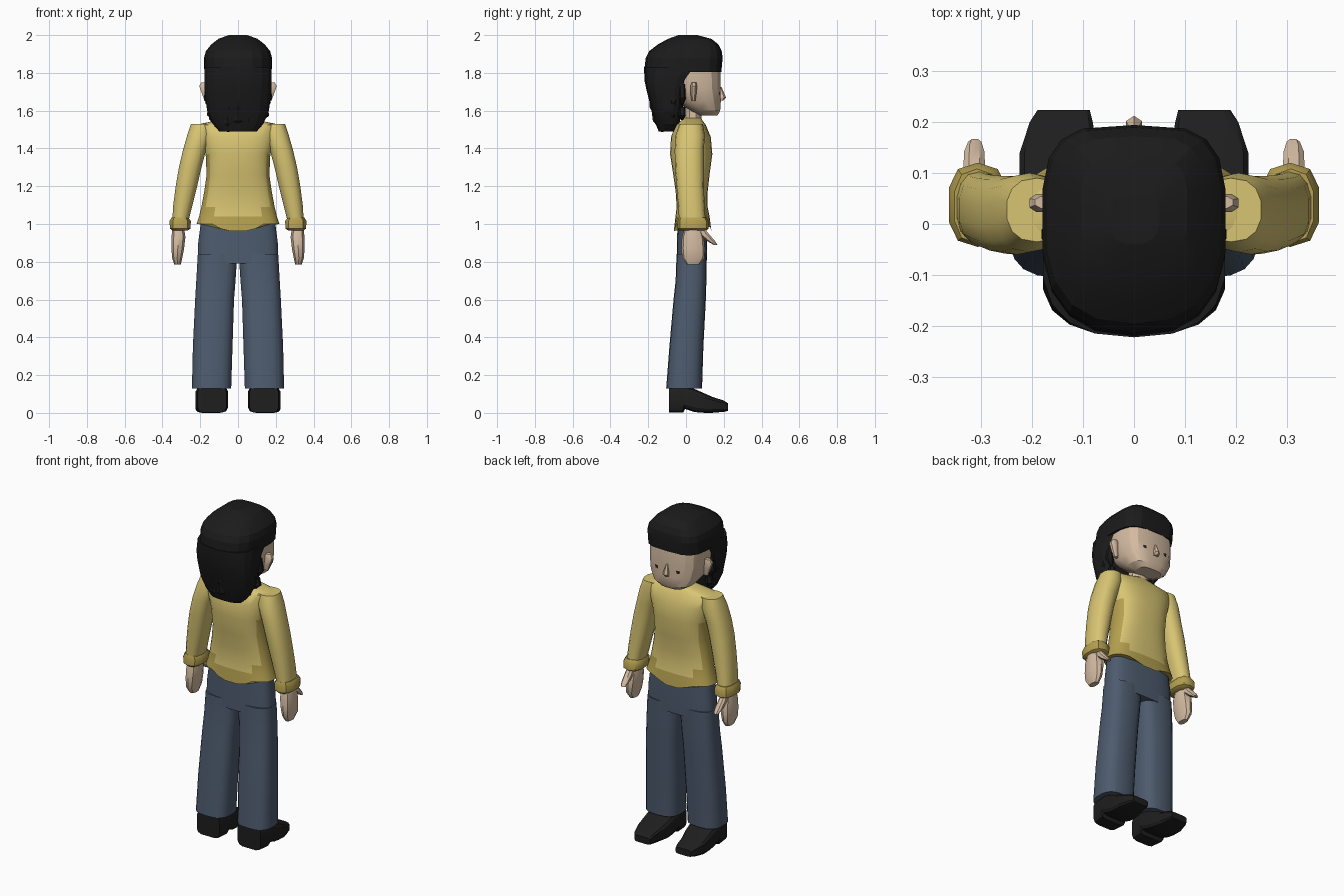
import bpy, bmesh, math, random

random.seed(4)


def mat(name, rgb):
    m = bpy.data.materials.new(name)
    m.diffuse_color = (*rgb, 1)
    return m


HAIR = mat("black hair", (0.011, 0.011, 0.011))
SHOE = mat("black leather", (0.013, 0.013, 0.013))
SKIN = mat("skin", (0.66, 0.50, 0.36))
SHIRT = mat("yellow shirt", (0.69, 0.56, 0.17))
TRIM = mat("dark yellow trim", (0.46, 0.35, 0.08))
DENIM = mat("blue trousers", (0.075, 0.105, 0.155))
EYE = mat("dark eye", (0.03, 0.02, 0.015))


def spow(v, e):
    return math.copysign(abs(v) ** e, v)


def loft(bm, rings, n=16, p=2.4, axis="z", p_front=None):
    """Join rings (level, umin, umax, vmin, vmax) of superellipse shape."""
    loops = []
    for lv, u0, u1, v0, v1 in rings:
        loop = []
        for i in range(n):
            a = 2 * math.pi * (i + 0.5) / n
            e = 2 / (p_front if p_front and math.sin(a) > 0 else p)
            u = (u0 + u1) / 2 + (u1 - u0) / 2 * spow(math.cos(a), e)
            v = (v0 + v1) / 2 + (v1 - v0) / 2 * spow(math.sin(a), e)
            loop.append(bm.verts.new((u, v, lv) if axis == "z" else (u, lv, v)))
        loops.append(loop)
    for a, b in zip(loops, loops[1:]):
        for i in range(n):
            j = (i + 1) % n
            bm.faces.new((a[i], a[j], b[j], b[i]))
    bm.faces.new(loops[0][::-1])
    bm.faces.new(loops[-1])
    return loops


def finish(name, bm, mats, angle=40, mirror=False):
    bmesh.ops.recalc_face_normals(bm, faces=bm.faces)
    me = bpy.data.meshes.new(name)
    bm.to_mesh(me)
    bm.free()
    for m in mats:
        me.materials.append(m)
    if angle:
        me.shade_smooth()
        me.set_sharp_from_angle(angle=math.radians(angle))
    ob = bpy.data.objects.new(name, me)
    bpy.context.collection.objects.link(ob)
    if mirror:
        ob.modifiers.new("mirror", "MIRROR").use_mirror_merge = False
    return ob


def part(name, rings, m, mirror=False, angle=40, **kw):
    bm = bmesh.new()
    loft(bm, rings, **kw)
    return finish(name, bm, [m], angle, mirror)


def sym(z, w, y0, y1):
    return (z, -w, w, y0, y1)


# Trousers: hips and flared legs
part("hips", [sym(.79, .215, -.05, .11), sym(.9, .212, -.048, .112),
              sym(1.03, .195, -.045, .108)], DENIM, n=24, p=3)
part("trouser_leg", [(.13, .035, .245, -.105, .085), (.35, .028, .24, -.088, .092),
                     (.6, .02, .228, -.066, .105), (.7, .012, .222, -.055, .108),
                     (.84, .003, .214, -.05, .11)], DENIM, True, n=18, p=2.8)

# Shoes, lofted from heel to toe
part("shoe", [(-.09, .06, .215, 0, .14), (-.015, .052, .225, 0, .14),
              (-.005, .052, .225, .02, .14), (.04, .052, .225, .005, .13),
              (.08, .055, .226, 0, .112), (.14, .07, .225, 0, .085),
              (.2, .08, .205, .005, .066), (.223, .086, .19, .01, .05)],
     SHOE, True, n=12, p=5, axis="y", angle=30)

# Shirt body with pointed hem and darker side and hem panels
bm = bmesh.new()
loops = loft(bm, [sym(.99, .22, -.065, .135), sym(1.04, .207, -.056, .125),
                  sym(1.09, .195, -.05, .115), sym(1.17, .18, -.055, .115),
                  sym(1.26, .167, -.068, .125), sym(1.37, .172, -.085, .14),
                  sym(1.46, .2, -.08, .132), sym(1.525, .225, -.055, .105),
                  sym(1.545, .13, -.03, .09), sym(1.56, .06, -.01, .08)], n=28, p=2.6)
for v in loops[0]:
    ax = abs(v.co.x)
    if v.co.y > .035:
        v.co.z = .95 + .05 * min(1, ax / .15)
    else:
        v.co.z = .945 + .055 * min(1, abs(ax - .06) / .06)
bmesh.ops.recalc_face_normals(bm, faces=bm.faces)
for f in bm.faces:
    c = f.calc_center_median()
    side = abs(f.normal.x) > .72 and c.z < 1.38
    corner = c.z < 1.08 and abs(c.x) > .13
    if side or corner or c.z < 1.03:
        f.material_index = 1
finish("shirt_body", bm, [SHIRT, TRIM], 50)

# Sleeves and rolled cuffs
part("sleeve", [(1.0, .265, .35, -.035, .105), (1.1, .24, .344, -.042, .098),
                (1.2, .215, .331, -.05, .095), (1.3, .192, .314, -.058, .094),
                (1.39, .168, .293, -.06, .094), (1.47, .14, .27, -.055, .1),
                (1.53, .13, .25, -.035, .09)], SHIRT, True, n=14, p=2.4, angle=50)
part("cuff", [(.965, .265, .345, -.035, .105), (.975, .25, .362, -.045, .12),
              (1.015, .247, .365, -.045, .12), (1.035, .262, .353, -.038, .108)],
     TRIM, True, n=10, p=2.6)

# Mitten-like hands with thumbs
part("hand", [(.99, .285, .347, -.005, .075), (.93, .277, .354, -.022, .095),
              (.87, .284, .354, -.025, .1), (.82, .294, .35, -.02, .098),
              (.785, .302, .338, .005, .072)], SKIN, True, n=10)
part("thumb", [(.975, .292, .335, .05, .1), (.945, .29, .336, .065, .125),
               (.91, .292, .334, .11, .155), (.89, .298, .326, .145, .167)],
     SKIN, True, n=8)

# Neck, head, ears, nose and eyes
part("neck", [sym(1.5, .062, -.01, .085), sym(1.64, .055, -.01, .08)], SKIN, n=10)
part("head", [sym(1.575, .075, .07, .168), sym(1.6, .118, .02, .182),
              sym(1.65, .15, -.05, .186), sym(1.72, .165, -.1, .184),
              sym(1.83, .168, -.12, .184), sym(1.9, .16, -.1, .17)],
     SKIN, n=16, p=2.6, p_front=3, angle=25)
part("ear", [(1.65, .15, .177, .03, .05), (1.69, .15, .192, .022, .056),
             (1.73, .15, .207, .022, .06), (1.75, .15, .195, .03, .055)],
     SKIN, True, n=8)
part("nose", [sym(1.655, .016, .17, .198), sym(1.67, .018, .17, .212),
              sym(1.725, .006, .17, .188)], SKIN, n=6, p=2, angle=0)
part("eye", [(1.684, .062, .078, .174, .183), (1.698, .058, .082, .174, .183)],
     EYE, True, n=8, angle=0)

# Hair: faceted cap and back mass
part("hair_cap", [sym(1.805, .18, -.222, .187), sym(1.88, .181, -.213, .194),
                  sym(1.915, .172, -.195, .189), sym(1.95, .143, -.15, .172),
                  sym(1.98, .105, -.095, .135), sym(2.0, .05, -.04, .06)],
     HAIR, n=18, p=2.5, p_front=3.6, angle=15)
part("hair_back", [sym(1.49, .1, -.145, -.06), sym(1.53, .135, -.16, -.035),
                   sym(1.6, .165, -.182, -.02), sym(1.7, .178, -.207, .0),
                   sym(1.76, .18, -.22, .02), sym(1.83, .18, -.222, .08)],
     HAIR, n=18, p=2.5, p_front=4, angle=15)

# Hair locks hanging in two jagged layers
bm = bmesh.new()
for top, tip, count in ((1.74, 1.54, 11), (1.62, 1.475, 9)):
    for k in range(count):
        a = math.pi * (1 + k / (count - 1))
        s = -math.sin(a)
        shrink = 1 if top > 1.7 else .9
        x, y = .158 * math.cos(a) * shrink, -.02 - .165 * s * shrink
        low = tip + .07 * (1 - s) + random.uniform(0, .035)
        mid = (top + low * 2) / 3
        r = .027
        tx, ty = x * .93, y + .035 * s
        loft(bm, [(top, x - r * .6, x + r * .6, y - r * .6, y + r * .6),
                  (mid, x - r, x + r, y - r * .7 + .012 * s, y + r * .7 + .012 * s),
                  (low, tx - .007, tx + .007, ty - .006, ty + .006)], n=6, p=2)
finish("hair_locks", bm, [HAIR], 0)
